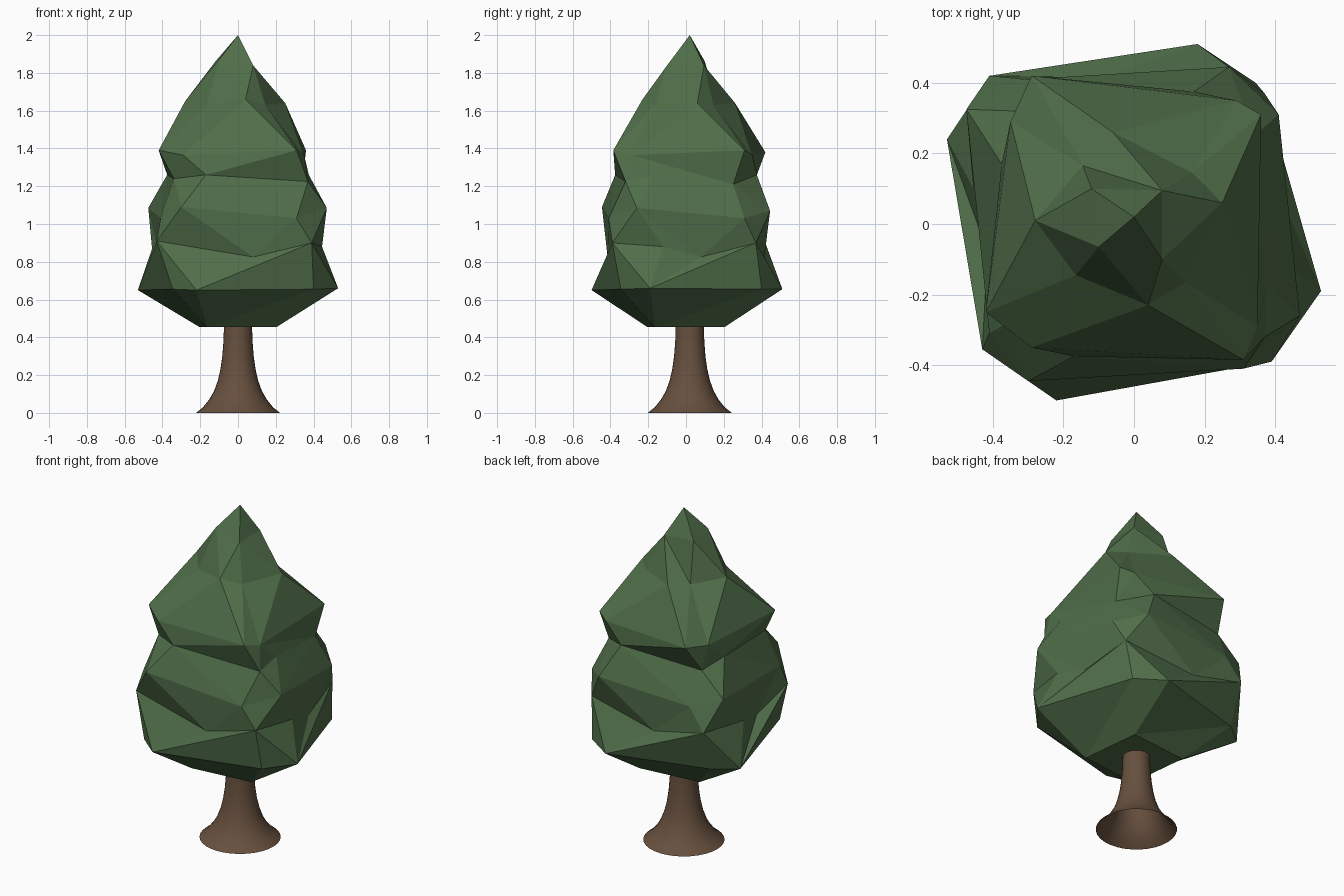
import bpy, bmesh
from math import atan2, cos, sin, tau

if "Cube" in bpy.data.objects:
    bpy.data.objects.remove(bpy.data.objects["Cube"])


def material(name, color):
    m = bpy.data.materials.new(name)
    m.diffuse_color = color
    m.use_nodes = True
    m.node_tree.nodes["Principled BSDF"].inputs["Base Color"].default_value = m.diffuse_color
    return m


def finish(bm, name, mat):
    bmesh.ops.recalc_face_normals(bm, faces=bm.faces)
    me = bpy.data.meshes.new(name)
    bm.to_mesh(me)
    bm.free()
    ob = bpy.data.objects.new(name, me)
    bpy.context.collection.objects.link(ob)
    me.materials.append(mat)
    return ob


def quad(x, y, z):
    # One point repeated four times around the axis
    return [(x, y, z), (-y, x, z), (-x, -y, z), (y, -x, z)]


def angle(v):
    return atan2(v.co.y, v.co.x) % tau


def stitch(bm, a, b):
    # Triangulate between two angle-sorted rings of any vertex count
    gap = lambda v: abs((angle(v) - angle(a[0]) + tau / 2) % tau - tau / 2)
    s = b.index(min(b, key=gap))
    b = b[s:] + b[:s]
    def unwrap(ring):
        out = [angle(a[0]) + (angle(ring[0]) - angle(a[0]) + tau / 2) % tau - tau / 2]
        for p, q in zip(ring, ring[1:] + ring[:1]):
            out.append(out[-1] + (angle(q) - angle(p)) % tau)
        return out
    ta, tb = unwrap(a), unwrap(b)
    i = j = 0
    while i < len(a) or j < len(b):
        va, vb = a[i % len(a)], b[j % len(b)]
        if j == len(b) or (i < len(a) and ta[i + 1] <= tb[j + 1]):
            i += 1
            bm.faces.new((va, a[i % len(a)], vb))
        else:
            j += 1
            bm.faces.new((va, b[j % len(b)], vb))


# Trunk: flared open tube, smooth
bm = bmesh.new()
profile = [(.222, 0), (.185, .03), (.153, .07), (.127, .115), (.107, .17),
           (.093, .23), (.083, .3), (.077, .38), (.074, .47)]
N = 32
rows = [[bm.verts.new((r * cos(tau * k / N), .02 + r * sin(tau * k / N), z))
         for k in range(N)] for r, z in profile]
for lo, hi in zip(rows, rows[1:]):
    for k in range(N):
        n = (k + 1) % N
        f = bm.faces.new((lo[k], lo[n], hi[n], hi[k]))
        f.smooth = True
finish(bm, "trunk", material("bark", (.135, .08, .048, 1)))

# Foliage: twisted, faceted tiers
rings = [
    # underside and lower rim
    quad(-.205, .165, .455),
    [(-.53, .24, .65), (-.22, -.5, .65), (.53, -.19, .66), (.18, .51, .655)]
    + quad(.4, -.345, .655),
    # lower waist
    [(-.43, -.355, .91), (.39, -.39, .9), (.37, .37, .9), (-.41, .42, .9)]
    + quad(.08, -.415, .825) + [(.445, -.12, .88), (-.455, .1, .87)],
    # middle bulge
    [(-.475, .325, 1.085), (-.3, -.445, 1.09), (.47, -.26, 1.085), (.27, .445, 1.07)]
    + quad(.31, -.41, 1.03),
    # crease under the upper tier
    quad(-.17, -.375, 1.26)
    + [(.37, -.32, 1.225), (.34, .25, 1.21), (-.33, .32, 1.22), (-.34, -.27, 1.24)],
    # upper rim
    [(.31, -.385, 1.39), (.36, .31, 1.39), (-.29, .42, 1.38), (-.42, -.25, 1.39)]
    + quad(-.29, -.35, 1.365),
    # upper folds
    [(.25, .06, 1.64), (-.06, .26, 1.64), (-.28, .01, 1.65), (.04, -.23, 1.66)]
    + quad(-.165, -.145, 1.63),
    # tip
    [(-.12, .1, 1.86), (-.1, -.065, 1.87), (.08, -.1, 1.84), (.08, .095, 1.84)],
]
bm = bmesh.new()
rings = [sorted([bm.verts.new(p) for p in r], key=angle) for r in rings]
bm.faces.new(rings[0])
for lo, hi in zip(rings, rings[1:]):
    stitch(bm, lo, hi)
apex = bm.verts.new((0, .02, 2))
top = rings[-1]
for k, v in enumerate(top):
    bm.faces.new((v, top[(k + 1) % len(top)], apex))
finish(bm, "foliage", material("leaves", (.08, .155, .067, 1)))
